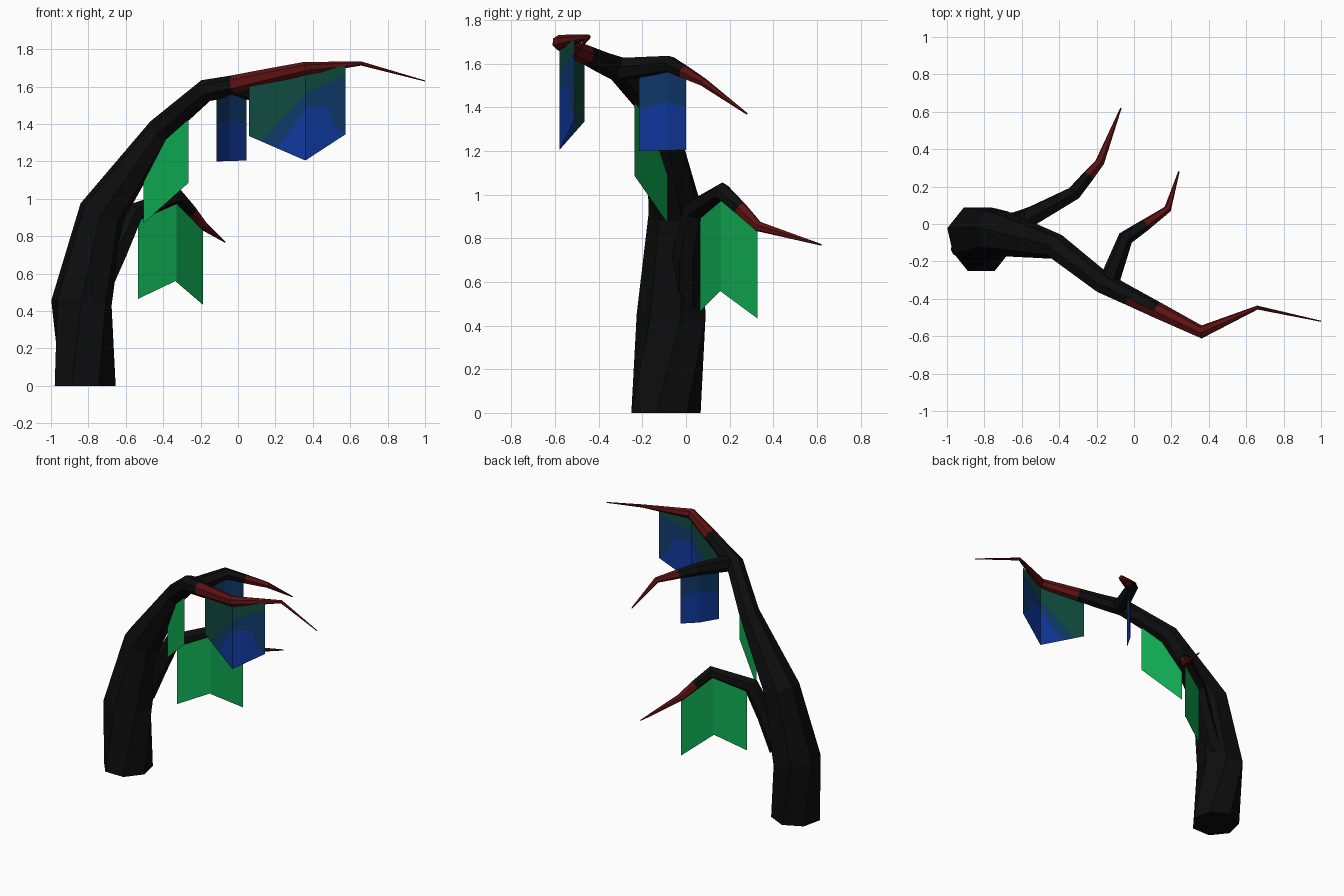
import bpy, bmesh, math
from mathutils import Vector, Matrix

if "Cube" in bpy.data.objects:
    bpy.data.objects.remove(bpy.data.objects["Cube"], do_unlink=True)


def material(name, r, g, b):
    m = bpy.data.materials.new(name)
    m.use_nodes = True
    m.diffuse_color = (r, g, b, 1)
    bsdf = m.node_tree.nodes["Principled BSDF"]
    bsdf.inputs["Base Color"].default_value = (r, g, b, 1)
    bsdf.inputs["Roughness"].default_value = 0.9
    return m


BARK = material("black_bark", 0.004, 0.004, 0.004)
RED = material("dark_red_twig", 0.11, 0.006, 0.006)
GREEN = material("green_leaf", 0.005, 0.41, 0.085)
TEAL = material("dark_teal_leaf", 0.005, 0.07, 0.05)
NAVY = material("navy_leaf", 0.005, 0.042, 0.15)
BLUE = material("blue_leaf", 0.005, 0.04, 0.34)


def finish(name, bm, mats):
    me = bpy.data.meshes.new(name)
    bm.to_mesh(me)
    bm.free()
    for m in mats:
        me.materials.append(m)
    ob = bpy.data.objects.new(name, me)
    bpy.context.collection.objects.link(ob)
    return ob


def limb(name, path, sides, red_from, half_red=None, twist=0.0, start=None):
    """Tapered tube through (x, y, z, radius) points; red after a given ring."""
    pts = [Vector(p[:3]) for p in path]
    dirs = [(b - a).normalized() for a, b in zip(pts, pts[1:])]
    tans = [start or dirs[0]]
    tans += [(a + b).normalized() for a, b in zip(dirs, dirs[1:])] + [dirs[-1]]
    bm = bmesh.new()
    up = Vector((0, 0, 1))
    frame = up.rotation_difference(tans[0]).to_matrix()
    rings = []
    for i, (p, t) in enumerate(zip(pts, tans)):
        if i:
            frame = tans[i - 1].rotation_difference(t).to_matrix() @ frame
        phase = math.pi / 2 + (twist if i else 0)
        ring = []
        for k in range(sides):
            a = phase + k * math.tau / sides
            ring.append(bm.verts.new(
                p + frame @ Vector((math.cos(a), math.sin(a), 0)) * path[i][3]))
        rings.append(ring)
    bm.faces.new(rings[0])
    bm.faces.new(rings[-1]).material_index = 1
    for i, (lo, hi) in enumerate(zip(rings, rings[1:])):
        for k in range(sides):
            n = (k + 1) % sides
            f = bm.faces.new((lo[k], lo[n], hi[n], hi[k]))
            f.normal_update()
            front_only = i == half_red and f.normal.y < -0.3
            f.material_index = int(i >= red_from or front_only)
    bmesh.ops.recalc_face_normals(bm, faces=bm.faces)
    return finish(name, bm, [BARK, RED])


def leaf(name, plan, patches):
    """Hanging sheet: (x, z) patches folded along the (x, y) plan line."""
    bm = bmesh.new()
    mats = [m for m, _ in patches]
    for i, (_, outline) in enumerate(patches):
        f = bm.faces.new([bm.verts.new((x, 0, z)) for x, z in outline])
        f.material_index = i
    for x, _ in plan[1:-1]:
        bmesh.ops.bisect_plane(bm, geom=bm.verts[:] + bm.edges[:] + bm.faces[:],
                               dist=1e-5, plane_co=(x, 0, 0), plane_no=(1, 0, 0))
    for v in bm.verts:
        for (x0, y0), (x1, y1) in zip(plan, plan[1:]):
            if x0 - 1e-4 <= v.co.x <= x1 + 1e-4:
                v.co.y = y0 + (y1 - y0) * (v.co.x - x0) / (x1 - x0)
                break
    return finish(name, bm, mats)


# Trunk sweeping up and over into the long red tip
limb("trunk", [
    (-0.817, -0.1, 0, 0.167), (-0.837, -0.06, 0.445, 0.166),
    (-0.73, -0.045, 0.925, 0.126), (-0.42, -0.12, 1.365, 0.07),
    (-0.17, -0.315, 1.58, 0.06), (-0.02, -0.39, 1.61, 0.052),
    (0.12, -0.46, 1.643, 0.046), (0.36, -0.578, 1.697, 0.036),
    (0.66, -0.447, 1.723, 0.011), (1.0, -0.52, 1.63, 0.003)],
    7, 6, half_red=5, twist=math.pi / 7, start=Vector((0, 0, 1)))

# Side branches
limb("lower_branch", [
    (-0.74, 0.0, 0.5, 0.06), (-0.645, 0.0, 0.72, 0.062),
    (-0.55, 0.04, 0.93, 0.055), (-0.32, 0.165, 1.015, 0.042),
    (-0.25, 0.25, 0.935, 0.034), (-0.183, 0.33, 0.855, 0.025),
    (-0.07, 0.62, 0.77, 0.004)], 6, 4)
limb("upper_branch", [
    (-0.13, -0.3, 1.575, 0.055), (-0.045, -0.075, 1.597, 0.042),
    (0.06, -0.005, 1.56, 0.032), (0.18, 0.08, 1.515, 0.02),
    (0.24, 0.28, 1.37, 0.004)], 6, 2)

# Hanging leaves
leaf("trunk_leaf", [(-0.505, -0.085), (-0.265, -0.235)], [
    (GREEN, [(-0.505, 0.87), (-0.265, 1.085), (-0.265, 1.45),
             (-0.42, 1.33), (-0.505, 1.21)])])
leaf("lower_leaf", [(-0.535, 0.065), (-0.33, 0.16), (-0.187, 0.327)], [
    (GREEN, [(-0.535, 0.465), (-0.335, 0.56), (-0.187, 0.433),
             (-0.187, 0.85), (-0.32, 1.0), (-0.535, 0.92)])])
leaf("upper_leaf", [(-0.115, -0.215), (-0.045, -0.09), (0.045, 0.0)], [
    (BLUE, [(-0.115, 1.2), (0.045, 1.205), (0.045, 1.4),
            (-0.045, 1.425), (-0.115, 1.39)]),
    (NAVY, [(-0.115, 1.39), (-0.045, 1.425), (0.045, 1.4),
            (0.045, 1.55), (-0.045, 1.585), (-0.115, 1.57)])])
leaf("tip_leaf", [(0.06, -0.465), (0.36, -0.58), (0.575, -0.51)], [
    (TEAL, [(0.06, 1.335), (0.125, 1.307), (0.38, 1.575), (0.575, 1.66),
            (0.575, 1.71), (0.36, 1.69), (0.06, 1.63)]),
    (NAVY, [(0.125, 1.307), (0.21, 1.27), (0.365, 1.485), (0.485, 1.5),
            (0.505, 1.4), (0.575, 1.345), (0.575, 1.66), (0.38, 1.575)]),
    (BLUE, [(0.21, 1.27), (0.36, 1.205), (0.575, 1.345), (0.505, 1.4),
            (0.485, 1.5), (0.365, 1.485)])])
